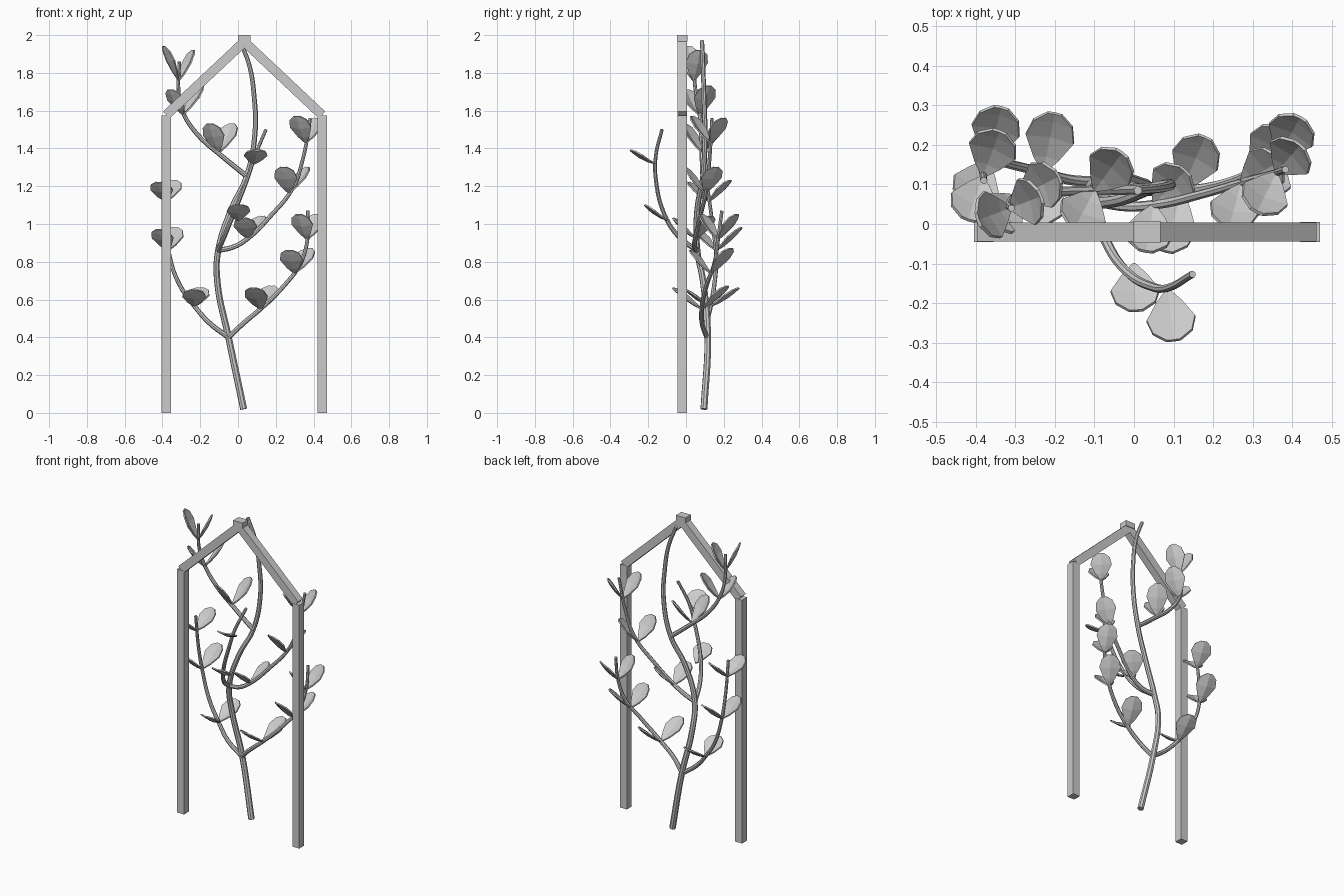
import bpy, bmesh
from mathutils import Vector

if "Cube" in bpy.data.objects:
    bpy.data.objects.remove(bpy.data.objects["Cube"])


def finish(name, bm):
    mesh = bpy.data.meshes.new(name)
    bm.to_mesh(mesh)
    bm.free()
    ob = bpy.data.objects.new(name, mesh)
    bpy.context.collection.objects.link(ob)
    return ob


def beam(name, p, q, w, d):
    # square timber running from p to q, w wide in x/z and d deep in y
    p, q = Vector(p), Vector(q)
    side = (q - p).normalized().cross(Vector((0, 1, 0))) * w / 2
    deep = Vector((0, d / 2, 0))
    bm = bmesh.new()
    rings = [[bm.verts.new(c + side * i + deep * j)
              for i, j in ((-1, -1), (1, -1), (1, 1), (-1, 1))] for c in (p, q)]
    bm.faces.new(rings[0])
    bm.faces.new(rings[1])
    for k in range(4):
        n = (k + 1) % 4
        bm.faces.new((rings[0][k], rings[0][n], rings[1][n], rings[1][k]))
    bmesh.ops.recalc_face_normals(bm, faces=bm.faces)
    return finish(name, bm)


def vine(name, pts, r0, r1):
    # tapering tube through the points
    cu = bpy.data.curves.new(name, 'CURVE')
    cu.dimensions = '3D'
    cu.bevel_depth = 1.0
    cu.bevel_resolution = 2
    cu.resolution_u = 5
    cu.use_fill_caps = True
    sp = cu.splines.new('BEZIER')
    sp.bezier_points.add(len(pts) - 1)
    for i, (b, p) in enumerate(zip(sp.bezier_points, pts)):
        b.co = p
        b.radius = r0 + (r1 - r0) * i / (len(pts) - 1)
        b.handle_left_type = b.handle_right_type = 'AUTO'
    ob = bpy.data.objects.new(name, cu)
    bpy.context.collection.objects.link(ob)
    bpy.ops.object.select_all(action='DESELECT')
    ob.select_set(True)
    bpy.context.view_layer.objects.active = ob
    bpy.ops.object.convert(target='MESH')
    bpy.ops.object.shade_smooth_by_angle()


# (fraction of length, half width, lift of the edges, dip along the length)
LEAF = [(0, .004, 0, 0), (.25, .034, .008, -.008), (.58, .062, .014, -.01),
        (.85, .05, .01, -.005), (1, .018, .002, 0)]


def leaf(name, base, tip):
    # cupped flat-shaded blade from base to tip
    base, tip = Vector(base), Vector(tip)
    along = tip - base
    side = along.cross(Vector((0, 0, 1))).normalized()
    up = side.cross(along).normalized()
    bm = bmesh.new()
    rows = [[bm.verts.new(base + along * t + side * s * w + up * (dip + lift * abs(s)))
             for s in (-1, 0, 1)] for t, w, lift, dip in LEAF]
    for a, b in zip(rows, rows[1:]):
        for k in (0, 1):
            bm.faces.new((a[k], a[k + 1], b[k + 1], b[k]))
    ob = finish(name, bm)
    mod = ob.modifiers.new("thickness", 'SOLIDIFY')
    mod.thickness = .008
    mod.offset = 0


# arch frame
Y = -.02
for side, x in (("left", -.38), ("right", .445)):
    beam(side + "_post", (x, Y, 0), (x, Y, 1.575), .05, .05)
    beam(side + "_rafter", (x, Y, 1.577), (.033, Y, 1.965), .05, .048)
beam("ridge_cap", (.033, Y, 1.965), (.033, Y, 2.0), .068, .056)

# main stem
vine("main_stem", [(.03, .095, .02), (-.05, .115, .40), (-.11, .09, .70),
                   (-.105, .06, .86), (-.035, .06, 1.08), (.045, .09, 1.25),
                   (.09, .1, 1.48), (.085, .095, 1.68), (.06, .09, 1.84),
                   (.01, .085, 1.97)], .019, .011)

# side branches
BRANCHES = {
    "lower_left": [(-.05, .11, .40), (-.15, .11, .475), (-.23, .13, .565),
                   (-.31, .15, .68), (-.36, .16, .82), (-.38, .14, 1.0), (-.38, .11, 1.22)],
    "lower_right": [(-.05, .11, .40), (.03, .085, .475), (.13, .085, .56),
                    (.25, .11, .68), (.33, .15, .79), (.368, .17, .92), (.37, .19, 1.07)],
    "front": [(-.105, .055, .86), (-.07, -.045, .94), (-.025, -.114, 1.05),
              (.05, -.16, 1.24), (.09, -.16, 1.36), (.148, -.127, 1.5)],
    "upper_right": [(-.105, .06, .86), (-.02, .045, .88), (.06, .05, .93),
                    (.17, .075, 1.04), (.29, .11, 1.19), (.345, .125, 1.35),
                    (.383, .138, 1.56)],
    "upper_left": [(.05, .09, 1.25), (-.08, .085, 1.355), (-.22, .08, 1.48),
                   (-.295, .07, 1.6), (-.315, .05, 1.71), (-.31, .04, 1.86)],
}
for name, pts in BRANCHES.items():
    vine(name + "_branch", pts, .014, .009)

# leaf nodes: base followed by one or two tips
NODES = [
    ((-.23, .13, .565), (-.235, .0, .65), (-.2, .28, .66)),
    ((-.37, .16, .86), (-.42, .05, .97), (-.335, .295, .98)),
    ((-.382, .12, 1.12), (-.42, .01, 1.22), (-.34, .235, 1.23)),
    ((.12, .085, .55), (.08, -.07, .66), (.18, .22, .67)),
    ((.3, .13, .74), (.27, .02, .86), (.38, .24, .87)),
    ((.367, .17, .92), (.32, .08, 1.05), (.42, .27, 1.05)),
    ((0, -.1, 1.02), (.005, -.22, 1.1)),
    ((.085, -.165, 1.32), (.1, -.295, 1.39)),
    ((.05, .05, .925), (.03, -.07, 1.03), (.13, .135, 1.04)),
    ((.27, .1, 1.165), (.24, -.01, 1.3), (.37, .16, 1.3)),
    ((.36, .13, 1.43), (.31, .03, 1.57), (.42, .2, 1.56)),
    ((-.1, .085, 1.38), (-.15, -.01, 1.53), (-.03, .18, 1.53)),
    ((-.29, .07, 1.58), (-.36, .0, 1.71), (-.19, .12, 1.73)),
    ((-.313, .04, 1.76), (-.395, .01, 1.94), (-.235, .07, 1.92)),
]
for i, (base, *tips) in enumerate(NODES):
    for j, tip in enumerate(tips):
        leaf(f"leaf_{i + 1}_{j + 1}", base, tip)
